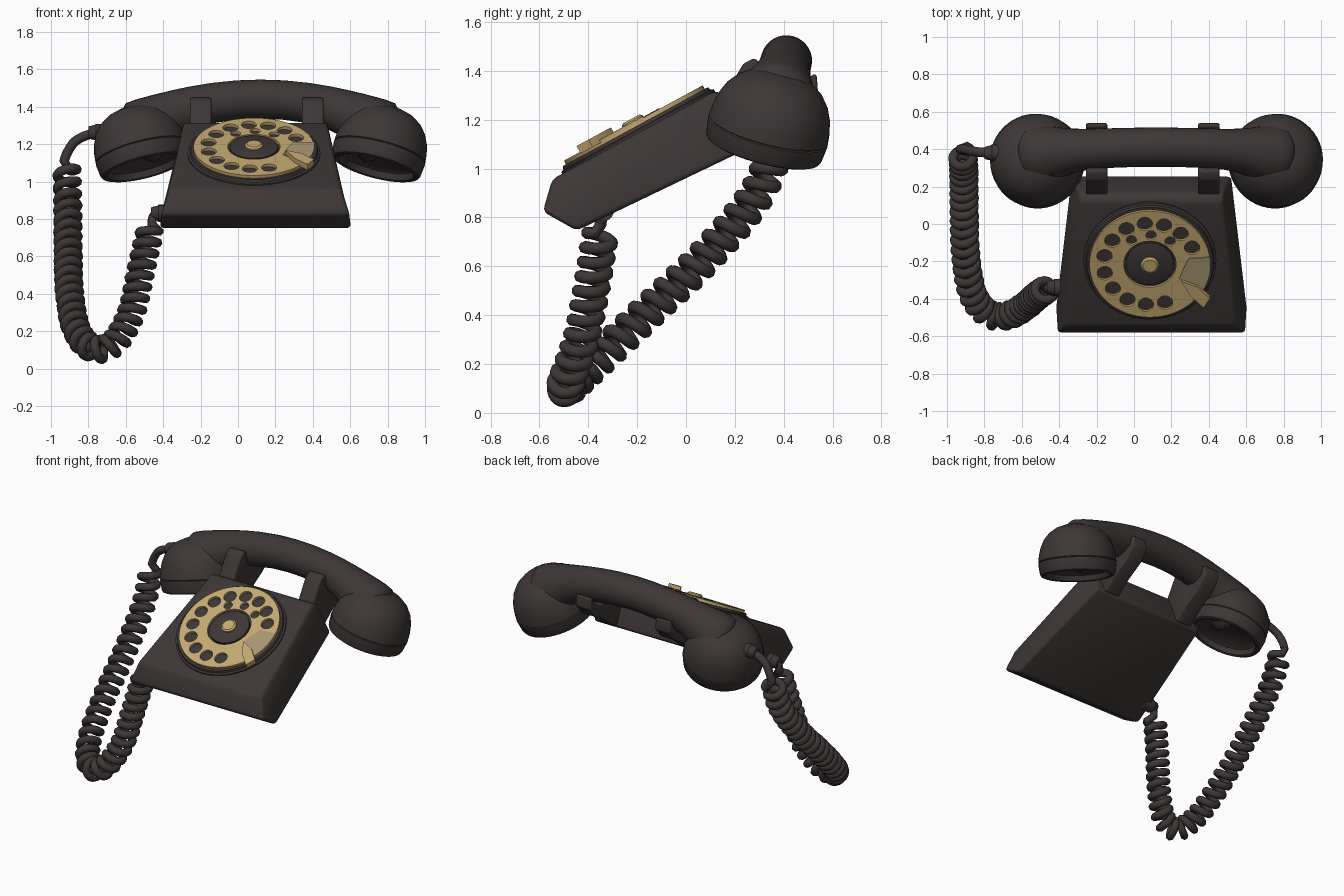
import bpy, bmesh, math
from mathutils import Vector, Matrix

if "Cube" in bpy.data.objects:
    bpy.data.objects.remove(bpy.data.objects["Cube"])


def material(name, rgb):
    m = bpy.data.materials.new(name)
    m.diffuse_color = (*rgb, 1)
    m.use_nodes = True
    m.node_tree.nodes["Principled BSDF"].inputs["Base Color"].default_value = m.diffuse_color
    return m


BLACK = material("warm black", (0.047, 0.038, 0.037))
GOLD = material("brass", (0.55, 0.40, 0.17))
TAN = material("dull tan", (0.40, 0.31, 0.17))


def finish(ob, mat, angle=35):
    ob.data.materials.clear()
    ob.data.materials.append(mat)
    bpy.ops.object.select_all(action='DESELECT')
    ob.select_set(True)
    bpy.context.view_layer.objects.active = ob
    bpy.ops.object.convert(target='MESH')
    bpy.ops.object.shade_smooth_by_angle(angle=math.radians(angle))
    return ob


def from_bm(name, bm, mat, mtx=Matrix(), bevel=0.0, angle=35):
    bmesh.ops.recalc_face_normals(bm, faces=bm.faces[:])
    me = bpy.data.meshes.new(name)
    bm.to_mesh(me)
    bm.free()
    ob = bpy.data.objects.new(name, me)
    bpy.context.collection.objects.link(ob)
    ob.matrix_world = mtx
    if bevel:
        b = ob.modifiers.new("bevel", 'BEVEL')
        b.width, b.segments, b.limit_method = bevel, 3, 'ANGLE'
    return finish(ob, mat, angle)


def side_profile(name, pts, cx, mat, bevel, mtx=Matrix()):
    """Side outline of (y, z, half width) bridged from left to right."""
    bm = bmesh.new()
    a = [bm.verts.new((cx - w, y, z)) for y, z, w in pts]
    b = [bm.verts.new((cx + w, y, z)) for y, z, w in pts]
    bm.faces.new(a)
    bm.faces.new(b[::-1])
    for i in range(len(pts)):
        j = (i + 1) % len(pts)
        bm.faces.new((a[i], b[i], b[j], a[j]))
    return from_bm(name, bm, mat, mtx, bevel)


def rings(name, loops, mat, mtx=Matrix(), angle=35):
    """Skin a list of equal vertex loops and cap both ends."""
    bm = bmesh.new()
    vs = [[bm.verts.new(p) for p in lp] for lp in loops]
    n = len(vs[0])
    for p, q in zip(vs, vs[1:]):
        for i in range(n):
            bm.faces.new((p[i], p[(i + 1) % n], q[(i + 1) % n], q[i]))
    bm.faces.new(vs[0])
    bm.faces.new(vs[-1][::-1])
    return from_bm(name, bm, mat, mtx, 0, angle)


def lathe(name, prof, mat, mtx=Matrix(), n=48):
    loops = [[(r * math.cos(2 * math.pi * i / n), r * math.sin(2 * math.pi * i / n), h)
              for i in range(n)] for r, h in prof]
    return rings(name, loops, mat, mtx)


def circle(r, cx=0, cy=0, n=32):
    return [(cx + r * math.cos(2 * math.pi * i / n), cy + r * math.sin(2 * math.pi * i / n))
            for i in range(n)]


def plate(name, outlines, z0, z1, mat, mtx):
    """Flat plate from 2D outlines; inner outlines become holes."""
    cu = bpy.data.curves.new(name, 'CURVE')
    cu.dimensions, cu.fill_mode, cu.extrude = '2D', 'BOTH', (z1 - z0) / 2
    for pts in outlines:
        s = cu.splines.new('POLY')
        s.points.add(len(pts) - 1)
        for p, (x, y) in zip(s.points, pts):
            p.co = (x, y, 0, 1)
        s.use_cyclic_u = True
    ob = bpy.data.objects.new(name, cu)
    bpy.context.collection.objects.link(ob)
    ob.matrix_world = mtx @ Matrix.Translation((0, 0, (z0 + z1) / 2))
    return finish(ob, mat)


def spline(pts, steps):
    """Catmull-Rom samples through points."""
    P = [Vector(p) for p in pts]
    P = [2 * P[0] - P[1]] + P + [2 * P[-1] - P[-2]]
    out = []
    for i in range(1, len(P) - 2):
        a, b, c, d = P[i - 1:i + 3]
        for k in range(steps):
            t = k / steps
            out.append(0.5 * (2 * b + (c - a) * t + (2 * a - 5 * b + 4 * c - d) * t * t
                              + (3 * b - a - 3 * c + d) * t ** 3))
    return out + [P[-2]]


# Body wedge
CX = 0.093
side_profile("body", [(-0.447, 0.746, 0.512), (-0.586, 0.824, 0.507), (-0.547, 0.957, 0.46),
                      (0.12, 1.318, 0.385), (0.17, 1.30, 0.385), (0.26, 1.085, 0.43)],
             CX, BLACK, 0.022)

# Cradle prongs with a notch for the handle
prong = [(0.13, 1.25), (0.17, 1.32), (0.235, 1.43), (0.28, 1.452), (0.305, 1.43), (0.31, 1.36),
         (0.36, 1.315), (0.43, 1.305), (0.49, 1.33), (0.515, 1.385), (0.535, 1.385),
         (0.54, 1.31), (0.48, 1.24), (0.36, 1.17), (0.26, 1.09), (0.18, 1.12)]
for name, s in (("left_cradle_prong", -1), ("right_cradle_prong", 1)):
    side_profile(name, [(y, z, 0.057) for y, z in prong], 0.1 + 0.3 * s, BLACK, 0.01)

# Handset: tilted frame with handle and two cups
H = Matrix.Translation((0.12, 0.336, 1.155)) @ Matrix.Rotation(math.radians(-14.7), 4, 'X')
radius = [(0, .105), (.12, .105), (.25, .106), (.36, .109), (.44, .117), (.5, .13),
          (.56, .15), (.61, .165), (.66, .155), (.70, .11)]
stations = [(-x, r) for x, r in radius[:0:-1]] + radius
loops = []
for x, r in stations:
    top = 0.40 - 0.305 * x * x - (0.03 if abs(x) > .68 else 0)
    slope = max(-0.4, min(0.4, 0.61 * x))
    loops.append([(x + r * math.sin(a) * slope, r * math.cos(a), top - r + r * math.sin(a))
                  for a in [2 * math.pi * i / 32 for i in range(32)]])
rings("handset_handle", loops, BLACK, H, 60)
cup = [(0.005, -0.03), (0.17, -0.035), (0.195, -0.05), (0.208, -0.083), (0.222, -0.088),
       (0.236, -0.082), (0.244, -0.068), (0.252, -0.004), (0.245, 0), (0.251, 0.004),
       (0.247, 0.05), (0.236, 0.10), (0.214, 0.15), (0.18, 0.193), (0.135, 0.225),
       (0.08, 0.245), (0.005, 0.252)]
for name, s in (("left_cup", -1), ("right_cup", 1)):
    lathe(name, cup, BLACK, H @ Matrix.Translation((0.637 * s, 0, 0))
          @ Matrix.Rotation(math.radians(14 * s), 4, 'Y'))

# Dial
D = Matrix.Translation((0.085, -0.193, 1.145)) @ Matrix.Rotation(math.radians(28.5), 4, 'X')
lathe("dial_base", [(0.355, -0.02), (0.355, 0.012), (0.343, 0.016), (0.338, 0.03)], BLACK, D)
holes = [circle(0.323, n=64), circle(0.14, n=48)]
for i in range(12):
    a = math.radians(24 + 24.1 * i)
    holes.append(circle(0.041, 0.247 * math.cos(a), 0.247 * math.sin(a), 20))
for deg in (52, 88, 124):
    a = math.radians(deg)
    holes.append(circle(0.028, 0.176 * math.cos(a), 0.176 * math.sin(a), 16))
plate("finger_wheel", holes, 0.03, 0.047, GOLD, D)
lathe("dial_centre", [(0.128, 0.02), (0.128, 0.046), (0.12, 0.05)], BLACK, D)
lathe("dial_knob", [(0.048, 0.04), (0.048, 0.058), (0.038, 0.066)], GOLD, D, 24)

# Finger stop: thin fan plate and raised bar


def polar(r, deg):
    return (r * math.cos(math.radians(deg)), r * math.sin(math.radians(deg)))


fan = [polar(0.325, d) for d in range(-36, 9, 4)] + [polar(0.21, 10), polar(0.18, -10), polar(0.18, -30)]
plate("stop_fan", [fan], 0.047, 0.053, TAN, D)
plate("finger_stop", [[polar(0.19, -28), polar(0.28, -26), polar(0.375, -31),
                       polar(0.38, -41), polar(0.29, -40)]], 0.04, 0.075, GOLD, D)

# Coiled cord: helix around a drooping path, with plain leads
path = spline([(-.915, .37, 1.08), (-.91, .28, .88), (-.908, .08, .64), (-.90, -.17, .40),
               (-.86, -.38, .20), (-.77, -.485, .105), (-.66, -.485, .14), (-.57, -.43, .30),
               (-.52, -.385, .52), (-.47, -.35, .74)], 60)
lead_in = spline([(-.72, .38, 1.26), (-.80, .382, 1.25), (-.87, .39, 1.215),
                  (-.91, .40, 1.16), (-.93, .40, 1.11)], 5)
lead_out = spline([(-.46, -.35, .77), (-.455, -.345, .81), (-.43, -.34, .83), (-.39, -.34, .83)], 5)
coil, dist, phase = [], 0.0, 0.0
normal = Vector((0, 1, 0.3))
for i, p in enumerate(path):
    t = (path[min(i + 1, len(path) - 1)] - path[max(i - 1, 0)]).normalized()
    normal = (normal - t * normal.dot(t)).normalized()
    if i:
        step = (p - path[i - 1]).length
        pitch = 0.071 if i < 240 else 0.062
        n = max(1, math.ceil(step / pitch * 16))
        q, phase0 = path[i - 1], phase
        phase += 2 * math.pi * step / pitch
        for k in range(n):
            f = (k + 1) / n
            a = phase0 + (phase - phase0) * f
            coil.append(q.lerp(p, f) + 0.054 * (normal * math.cos(a) + t.cross(normal) * math.sin(a)))
cu = bpy.data.curves.new("coiled_cord", 'CURVE')
cu.dimensions, cu.bevel_depth, cu.bevel_resolution, cu.use_fill_caps = '3D', 0.0255, 2, True
s = cu.splines.new('POLY')
wire = lead_in + coil + lead_out
s.points.add(len(wire) - 1)
for p, c in zip(s.points, wire):
    p.co = (*c, 1)
cord = bpy.data.objects.new("coiled_cord", cu)
bpy.context.collection.objects.link(cord)
finish(cord, BLACK, 60)

# Strain reliefs where the cord meets the handset and the body
relief = [(0.046, -0.06), (0.046, 0.015), (0.04, 0.022), (0.034, 0.05), (0.03, 0.055)]
for name, loc in (("handset_cord_relief", (-0.745, 0.38, 1.262)), ("body_cord_relief", (-0.41, -0.34, 0.83))):
    lathe(name, relief, BLACK, Matrix.Translation(loc) @ Matrix.Rotation(math.radians(-90), 4, 'Y'), 20)
